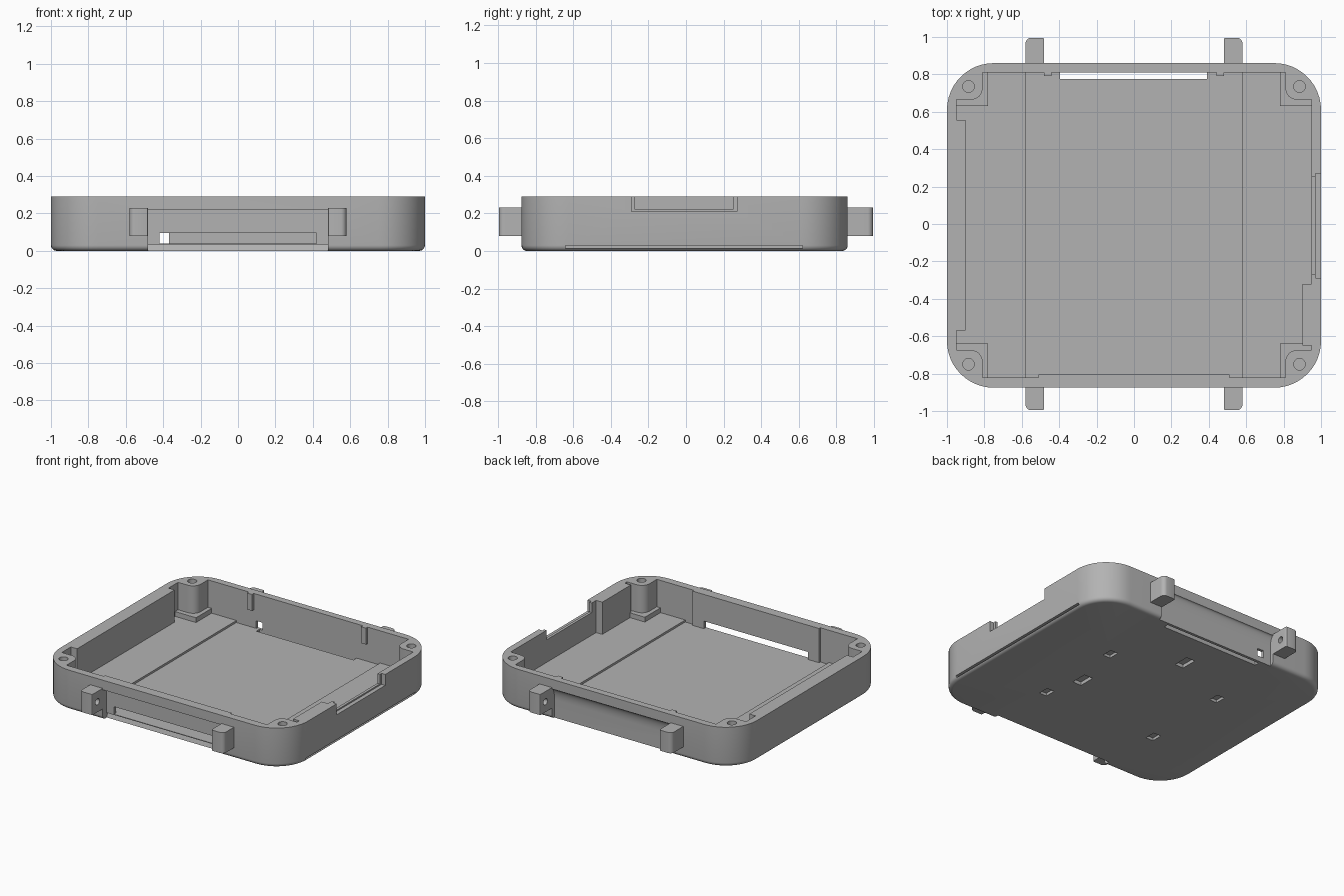
import bpy, bmesh
from math import sin, cos, pi, radians
from mathutils import Vector

cube = bpy.data.objects.get("Cube")
if cube:
    bpy.data.objects.remove(cube)

GREY = (0.45, 0.45, 0.45, 1)
mat = bpy.data.materials.new("plain_grey")
mat.use_nodes = True
mat.diffuse_color = GREY
mat.node_tree.nodes["Principled BSDF"].inputs["Base Color"].default_value = GREY

TOP, FRONT, BACK = 0.29, -0.875, 0.86
IN_X, IN_F, IN_B = 0.95, -0.82, 0.81


def make(name, bm):
    bmesh.ops.recalc_face_normals(bm, faces=bm.faces)
    mesh = bpy.data.meshes.new(name)
    bm.to_mesh(mesh)
    bm.free()
    mesh.materials.append(mat)
    ob = bpy.data.objects.new(name, mesh)
    bpy.context.collection.objects.link(ob)
    return ob


def prism(name, pts, lo, hi, axis="z", bevel=0):
    """Extrude a 2D outline along an axis; bevel rounds the lower rim."""
    place = {"z": lambda a, b, c: (a, b, c),
             "x": lambda a, b, c: (c, a, b)}[axis]
    bm = bmesh.new()
    base = bm.faces.new([bm.verts.new(place(a, b, lo)) for a, b in pts])
    ext = bmesh.ops.extrude_face_region(bm, geom=[base], use_keep_orig=True)
    step = Vector(place(0, 0, hi - lo))
    for v in ext["geom"]:
        if isinstance(v, bmesh.types.BMVert):
            v.co += step
    if bevel:
        bmesh.ops.bevel(bm, geom=list(base.edges), offset=bevel, segments=5,
                        profile=0.5, affect="EDGES")
    return make(name, bm)


def box(name, x, y, z):
    return prism(name, [(x[0], y[0]), (x[1], y[0]), (x[1], y[1]), (x[0], y[1])], *z)


def arc(cx, cy, rx, ry, a0, a1, n=12):
    angles = [radians(a0 + (a1 - a0) * i / n) for i in range(n + 1)]
    return [(cx + rx * cos(a), cy + ry * sin(a)) for a in angles]


def circle(cx, cy, r, n=32):
    return arc(cx, cy, r, r, 0, 360 - 360 / n, n - 1)


def cut(ob, tool):
    """Subtract the tool from the object and discard the tool."""
    tool.hide_render = True
    mod = ob.modifiers.new("cut", "BOOLEAN")
    mod.operation, mod.solver, mod.object = "DIFFERENCE", "EXACT", tool
    deps = bpy.context.evaluated_depsgraph_get()
    mesh = bpy.data.meshes.new_from_object(ob.evaluated_get(deps))
    ob.modifiers.clear()
    ob.data = mesh
    bpy.data.objects.remove(tool)


def cavity(name, bx, by, r, lo, hi):
    """Inner outline leaving a block with one rounded edge in each corner."""
    pts = []
    for sx, sy in ((1, 1), (-1, 1), (-1, -1), (1, -1)):
        yw = IN_B if sy > 0 else IN_F
        yc = yw - sy * by
        corner = [(sx * IN_X, yc)]
        if r:
            corner += [(sx * x, yc + sy * y)
                       for x, y in arc(bx + r, r, r, r, 270, 180, 8)]
        else:
            corner.append((sx * bx, yc))
        corner.append((sx * bx, yw))
        pts += corner if sx * sy > 0 else corner[::-1]
    return prism(name, pts, lo, hi)


# Tray body: rounded outline with a softened lower rim
R = 0.25
outline = (arc(1 - R, BACK - R, R, R, 0, 90) + arc(R - 1, BACK - R, R, R, 90, 180)
           + arc(R - 1, FRONT + R, R, R, 180, 270) + arc(1 - R, FRONT + R, R, R, 270, 360))
body = prism("tray_body", outline, 0, TOP, bevel=0.03)

# Interior: tall corner posts standing on wider low plinths, lowered middle floor
cut(body, cavity("upper_cavity", 0.81, 0.145, 0.06, 0.09, 0.4))
cut(body, cavity("lower_cavity", 0.78, 0.18, 0, 0.055, 0.1))
cut(body, box("middle_floor", (-0.58, 0.58), (IN_F, IN_B), (0.04, 0.07)))

# Screw holes in the posts
for sx in (-1, 1):
    for y in (0.735, -0.75):
        cut(body, prism("screw_hole", circle(sx * 0.885, y, 0.031), 0.1, 0.4))

# Curved recesses between the lugs, front and back
for sy, edge in ((-1, FRONT), (1, BACK)):
    face = edge - sy * 0.03
    curve = arc(face + sy * 0.03, 0.13, 0.03, 0.09, 180, 90, 8)
    if sy < 0:
        curve = [(2 * face - y, z) for y, z in curve]
    far = edge + sy * 0.05
    pts = [(far, -0.05), (face, -0.05)] + curve + [(far, 0.22)]
    cut(body, prism("recess", pts, -0.48, 0.48, "x"))

# Openings: front slot, back window, floor slit, side grooves
cut(body, box("front_slot", (-0.42, 0.42), (-0.95, -0.78), (0.04, 0.095)))
cut(body, box("back_window", (-0.42, -0.37), (0.78, 0.95), (0.04, 0.095)))
cut(body, box("floor_slit", (-0.395, 0.39), (0.775, IN_B), (-0.1, 0.06)))
cut(body, box("side_groove", (0.975, 1.1), (-0.64, 0.62), (0.014, 0.028)))

# Stepped notch in the +x wall
cut(body, box("notch_outer", (0.97, 1.1), (-0.29, 0.27), (0.21, 0.4)))
cut(body, box("notch_inner", (0.92, 0.98), (-0.27, 0.25), (0.22, 0.4)))

# Shallow pockets under the floor
for x in (-0.49, 0.43):
    for y in (-0.385, 0.27):
        cut(body, box("small_pocket", (x - 0.03, x + 0.03), (y - 0.04, y + 0.04), (-0.1, 0.02)))
for x, y in ((-0.02, 0.5), (0.35, -0.11)):
    cut(body, box("large_pocket", (x - 0.035, x + 0.035), (y - 0.06, y + 0.06), (-0.1, 0.025)))

# Thickened wall sections and inner ribs
box("right_wall_liner", (-0.96, -0.90), (-0.57, 0.555), (0.05, TOP))
box("left_wall_block", (0.90, 0.96), (-0.65, -0.32), (0.05, TOP))
liner = box("front_wall_liner", (-0.51, 0.51), (-0.83, -0.805), (0.035, TOP))
cut(liner, box("liner_slot", (-0.42, 0.42), (-0.95, -0.78), (0.04, 0.095)))
for sx, side in ((-1, "right"), (1, "left")):
    box(side + "_back_rib", (sx * 0.46 - 0.02, sx * 0.46 + 0.02), (0.79, 0.82), (0.17, TOP))

# Strap lugs with a rounded outer edge and a pin hole on the inner face
for sx, side in ((-1, "right"), (1, "left")):
    for sy, end in ((-1, "front"), (1, "back")):
        pts = ([(0.48, 0.84), (0.58, 0.84)] + arc(0.55, 0.965, 0.03, 0.03, 0, 90, 8)
               + arc(0.49, 0.985, 0.01, 0.01, 90, 180, 3))
        lug = prism(f"{end}_{side}_lug", [(sx * x, sy * y) for x, y in pts], 0.08, 0.23)
        span = sorted((sx * 0.46, sx * 0.54))
        cut(lug, prism("pin_hole", circle(sy * 0.935, 0.155, 0.023, 24), *span, "x"))

# Smooth the curved surfaces while keeping edges sharp
for ob in bpy.context.view_layer.objects:
    ob.select_set(ob.type == "MESH")
bpy.context.view_layer.objects.active = body
bpy.ops.object.shade_smooth_by_angle(angle=radians(30))
